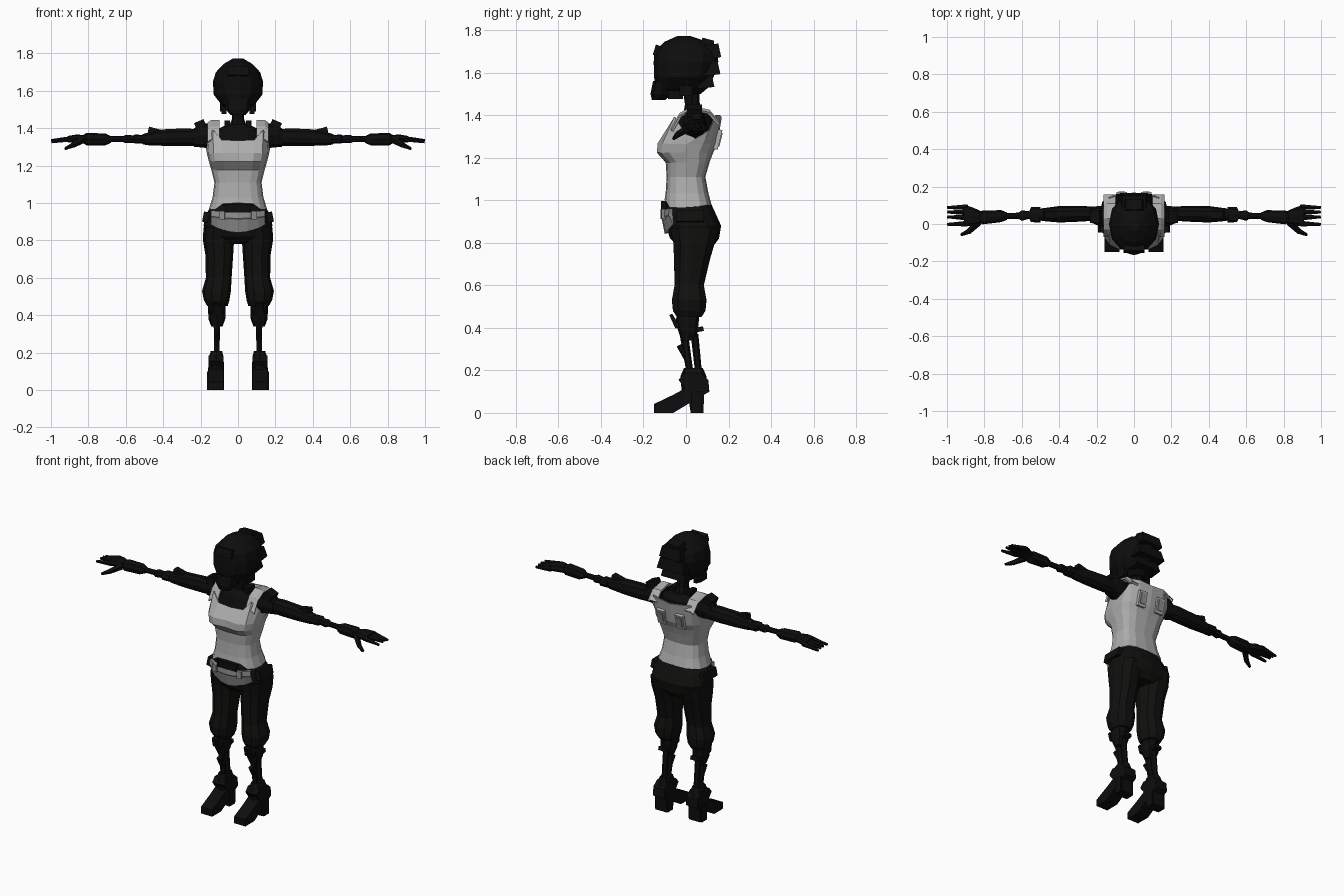
import bpy, bmesh, math
from mathutils import Vector, Matrix


def material(name, c):
    m = bpy.data.materials.new(name)
    m.diffuse_color = (c[0], c[1], c[2], 1)
    return m


BLACK = material("matte black", (0.004, 0.004, 0.004))
PANTS = material("pants black", (0.005, 0.005, 0.0045))
LIGHT = material("shirt grey", (0.42, 0.42, 0.42))
MID = material("belt grey", (0.27, 0.27, 0.27))


def finish(name, bm, mat, mirror=False, thick=0):
    bmesh.ops.recalc_face_normals(bm, faces=bm.faces)
    me = bpy.data.meshes.new(name)
    bm.to_mesh(me)
    bm.free()
    me.materials.append(mat)
    ob = bpy.data.objects.new(name, me)
    bpy.context.collection.objects.link(ob)
    if thick:
        s = ob.modifiers.new("thickness", 'SOLIDIFY')
        s.thickness = thick
    if mirror:
        ob.modifiers.new("mirror", 'MIRROR')
    return ob


def bridge(bm, rings, closed=True):
    n = len(rings[0])
    for a, b in zip(rings, rings[1:]):
        for i in range(n if closed else n - 1):
            j = (i + 1) % n
            bm.faces.new((a[i], a[j], b[j], b[i]))


def oval(k, n, p):
    a = 2 * math.pi * k / n
    c, s = math.cos(a), math.sin(a)
    f = lambda v: math.copysign(abs(v) ** (2 / p), v) if abs(v) > 1e-6 else 0
    return f(c), f(s)


def loft(name, axis, secs, mat, n=12, p=2.2, mirror=False):
    """Sections are (position, centre 1, centre 2, radius 1, radius 2)."""
    bm = bmesh.new()
    rings = []
    for t, c1, c2, r1, r2 in secs:
        ring = []
        for k in range(n):
            u, v = oval(k, n, p)
            a, b = c1 + r1 * u, c2 + r2 * v
            ring.append(bm.verts.new((a, b, t) if axis == 'z' else (t, a, b)))
        rings.append(ring)
    bridge(bm, rings)
    bm.faces.new(rings[0])
    bm.faces.new(rings[-1])
    return finish(name, bm, mat, mirror)


def box(name, c, size, mat, rot=(0, 0, 0), mirror=False, taper=1):
    bm = bmesh.new()
    bmesh.ops.create_cube(bm, size=1)
    for v in bm.verts:
        if v.co.z > 0:
            v.co.x *= taper
            v.co.y *= taper
    r = Matrix.Rotation(rot[2], 4, 'Z') @ Matrix.Rotation(rot[1], 4, 'Y') @ Matrix.Rotation(rot[0], 4, 'X')
    bm.transform(Matrix.Translation(c) @ r @ Matrix.Diagonal((*size, 1)))
    return finish(name, bm, mat, mirror)


def rod(name, a, b, r1, r2, mat, n=6, mirror=True):
    a, b = Vector(a), Vector(b)
    bm = bmesh.new()
    bmesh.ops.create_cone(bm, cap_ends=True, segments=n, radius1=r1, radius2=r2, depth=(b - a).length)
    q = (b - a).to_track_quat('Z', 'Y').to_matrix().to_4x4()
    bm.transform(Matrix.Translation((a + b) / 2) @ q)
    return finish(name, bm, mat, mirror)


def prism(name, pts, x0, x1, mat, mirror=True):
    bm = bmesh.new()
    rings = [[bm.verts.new((x, y, z)) for y, z in pts] for x in (x0, x1)]
    bridge(bm, rings)
    bm.faces.new(rings[0])
    bm.faces.new(rings[1])
    return finish(name, bm, mat, mirror)


# Tank top: rings of (height, half width, front, back) with a scooped hem and top
rows = [(.97, .15, -.095, .115), (1.03, .13, -.09, .1), (1.11, .12, -.085, .085), (1.18, .137, -.09, .105),
        (1.225, .15, -.138, .122), (1.265, .16, -.135, .142), (1.34, .165, -.075, .162)]
hem = [1.0, .995, .965, .965, .965, .97, .975, .975, .975]
top = [1.33, 1.335, 1.39, 1.34, 1.29, 1.33, 1.40, 1.40, 1.39]
bm = bmesh.new()
rings = []
for i, (z, w, f, b) in enumerate(rows):
    ring = []
    for k in range(16):
        u, v = oval(k - 4, 16, 3)
        h = min(k, 16 - k)
        zz = hem[h] if i == 0 else top[h] if i == 6 else z
        y = (f + b) / 2 + (b - f) / 2 * v
        if k == 0 and i in (4, 5):
            y += .015
        ring.append(bm.verts.new((w * u, y, zz)))
    rings.append(ring)
bridge(bm, rings)
finish("tank_top", bm, LIGHT, thick=.006)

# Shoulder straps
bm = bmesh.new()
path = [(-.07, 1.34), (-.03, 1.41), (.03, 1.443), (.11, 1.425), (.158, 1.37)]
rings = [[bm.verts.new((x, y, z - (.012 if x > .15 else 0))) for x in (.098, .115, .145, .162)] for y, z in path]
bridge(bm, rings, False)
finish("shoulder_strap", bm, LIGHT, True, thick=.012)

# Back buckles
for nm, s, m, d in (("buckle_frame", (.055, .02, .095), LIGHT, 0), ("buckle_plate", (.034, .008, .066), MID, .011)):
    box(nm, (.066, .15 + d, 1.285), s, m, rot=(-.25, 0, 0), mirror=True)

# Dark body under the top, collar and neck
loft("inner_torso", 'z', [(.96, 0, .01, .135, .09), (1.1, 0, 0, .1, .07), (1.25, 0, .01, .135, .1),
     (1.33, 0, .04, .14, .1), (1.39, 0, .045, .12, .085), (1.42, 0, .04, .06, .05)], BLACK, 16)
loft("neck", 'z', [(1.39, 0, .035, .055, .05), (1.45, 0, .03, .032, .035), (1.56, 0, .02, .04, .04)], BLACK, 8)
box("collar_block", (.058, .03, 1.415), (.03, .07, .055), BLACK, mirror=True)

# Head with hair, jaw and hair blocks
loft("head", 'z', [(1.5, 0, -.02, .06, .09), (1.53, 0, -.02, .092, .125), (1.58, 0, -.01, .13, .14),
     (1.65, 0, 0, .134, .152), (1.7, 0, 0, .118, .148), (1.745, 0, 0, .075, .1), (1.772, 0, -.01, .028, .03)],
     BLACK, 12)
loft("jaw", 'z', [(1.47, 0, -.13, .04, .03), (1.5, 0, -.115, .065, .052), (1.56, 0, -.1, .075, .055)], BLACK, 8)
box("ear_piece", (.085, 0, 1.515), (.025, .06, .05), BLACK, mirror=True)
box("cheek_guard", (.075, -.05, 1.495), (.025, .07, .04), BLACK, mirror=True)
for z, y, w in ((1.7, .122, .15), (1.62, .118, .19), (1.56, .09, .17)):
    box("hair_block", (0, y, z), (w, .08, .065), BLACK, rot=(.12, 0, 0), taper=.85)
box("crown_tuft", (.0, .1, 1.735), (.11, .07, .045), BLACK, rot=(-.25, 0, 0), taper=.8)
box("brow_band", (0, -.125, 1.7), (.11, .05, .05), BLACK, rot=(-.3, 0, 0))

# Hips, pockets and trouser legs
loft("hips", 'z', [(.78, 0, .045, .08, .08), (.82, 0, .04, .17, .115), (.88, 0, .035, .184, .13),
     (.94, 0, .02, .172, .118), (.99, 0, .01, .138, .105)], PANTS, 16, 2.5)
box("hip_pocket", (.172, .02, .925), (.03, .13, .055), PANTS, rot=(0, -.2, 0), mirror=True)
loft("trouser_leg", 'z', [(.45, .11, .015, .055, .06), (.48, .114, .015, .068, .08), (.53, .115, .015, .077, .085),
     (.6, .103, .015, .069, .072), (.72, .1, .028, .074, .088), (.8, .104, .038, .083, .102),
     (.87, .1, .04, .085, .12)], PANTS, 10, 2.3, True)

# Belt pouch across the front
bm = bmesh.new()
cols = [-.145, -.11, -.05, 0, .05, .11, .145]
rings = []
for r in range(4):
    ring = []
    for x in cols:
        q = (x / .145) ** 2
        z = (.962, .93, .922, .842 + .045 * q)[r]
        y = (-.118, -.12, -.114, -.1)[r] + .038 * q
        ring.append(bm.verts.new((x, y, z - (.012 * (1 - q) if r < 3 else 0))))
    rings.append(ring)
bridge(bm, rings, False)
finish("belt_pouch", bm, MID, thick=.02)
box("belt_clasp", (.085, -.108, .935), (.03, .02, .045), MID, rot=(0, 0, .2), mirror=True)
box("belt_buckle", (0, -.105, .973), (.13, .025, .045), BLACK, taper=1.05)

# Mechanical knee, shin rods and heeled boots
loft("knee_joint", 'z', [(.34, .113, .01, .03, .03), (.38, .113, .01, .045, .045), (.43, .113, .005, .047, .055),
     (.47, .113, .01, .045, .05)], BLACK, 8, 2.5, True)
box("knee_pad", (.113, -.055, .432), (.06, .025, .07), BLACK, rot=(.5, 0, 0), mirror=True, taper=.6)
box("knee_back", (.113, .06, .392), (.05, .045, .022), BLACK, rot=(.2, 0, 0), mirror=True)
rod("shin_front_rod", (.113, -.01, .37), (.113, .02, .18), .02, .016, BLACK)
rod("shin_back_rod", (.113, .04, .37), (.113, .06, .18), .018, .016, BLACK)
rod("shin_piston", (.113, -.03, .32), (.113, .005, .25), .016, .012, BLACK)
prism("boot", [(-.15, 0), (-.06, 0), (.015, .045), (.022, 0), (.082, 0), (.085, .085), (.11, .1), (.105, .155),
      (.07, .185), (-.01, .185), (-.035, .155), (-.005, .115), (-.06, .085), (-.15, .042)], .077, .157, BLACK)
loft("ankle_cuff", 'z', [(.1, .117, .04, .043, .06), (.17, .117, .035, .04, .062), (.21, .115, .035, .03, .045)],
     BLACK, 8, 2.5, True)
box("boot_sole_edge", (.12, .05, .05), (.092, .05, .1), BLACK, mirror=True)

# Shoulders and arms
loft("shoulder", 'x', [(.12, .04, 1.36, .05, .055), (.165, .04, 1.36, .056, .066), (.2, .045, 1.36, .05, .062),
     (.235, .05, 1.35, .04, .05)], BLACK, 8, 2.4, True)
box("shoulder_fin", (.2, .04, 1.415), (.055, .07, .05), BLACK, rot=(0, .4, 0), mirror=True)
loft("upper_arm", 'x', [(.2, .055, 1.35, .036, .045), (.28, .055, 1.352, .042, .05), (.4, .052, 1.35, .044, .046),
     (.49, .05, 1.342, .034, .034), (.51, .05, 1.342, .028, .028)], BLACK, 10, 2.2, True)
box("arm_fin", (.445, .05, 1.385), (.07, .04, .03), BLACK, rot=(0, -.25, 0), mirror=True)
loft("elbow", 'x', [(.5, .05, 1.342, .042, .022), (.55, .05, 1.342, .04, .024), (.56, .048, 1.342, .02, .02),
     (.6, .045, 1.342, .028, .022), (.62, .045, 1.342, .014, .014)], BLACK, 8, 2.6, True)
rod("forearm", (.55, .047, 1.342), (.72, .04, 1.342), .017, .016, BLACK, 8)
loft("wrist_cuff", 'x', [(.68, .042, 1.34, .02, .018), (.71, .042, 1.34, .032, .032), (.81, .035, 1.342, .037, .033),
     (.83, .035, 1.342, .026, .02)], BLACK, 8, 2.6, True)

# Hands
loft("palm", 'x', [(.8, .035, 1.34, .025, .02), (.86, .04, 1.345, .048, .022), (.91, .045, 1.342, .058, .017)],
     BLACK, 8, 2.8, True)
for y0, y1, z in ((.09, .088, 1.326), (.062, .064, 1.332), (.034, .038, 1.334), (.002, -.002, 1.33)):
    rod("finger", (.89, y0, 1.342), (.998, y1, z), .016, .008, BLACK, 5)
rod("thumb", (.83, .01, 1.338), (.885, -.042, 1.308), .02, .015, BLACK, 5)
rod("thumb_tip", (.88, -.038, 1.31), (.925, -.058, 1.29), .015, .008, BLACK, 5)
